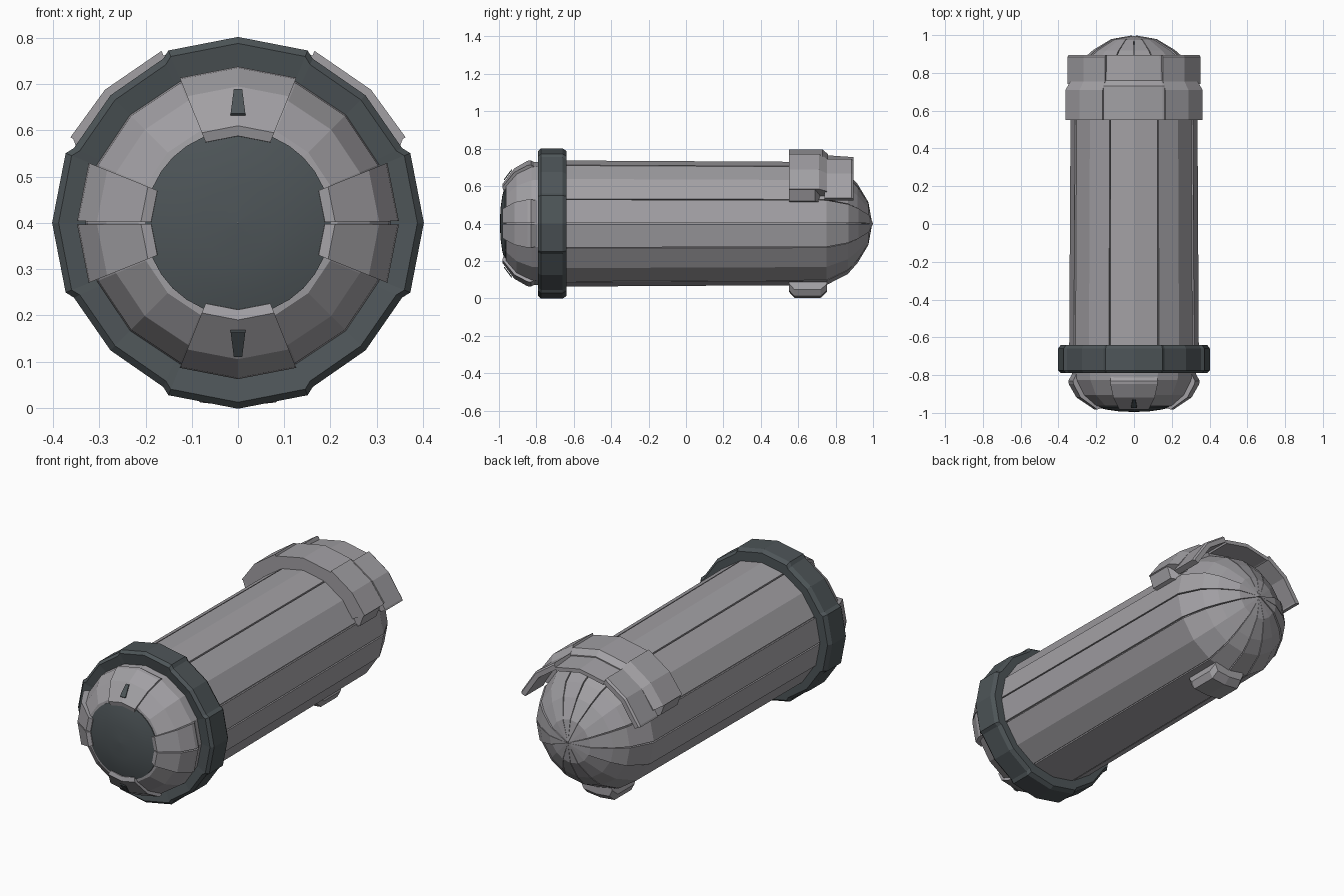
import bpy, bmesh, math
from mathutils import Vector

old = bpy.data.objects.get("Cube")
if old:
    bpy.data.objects.remove(old)

AXIS_Z = 0.4
STEP = 22.5


def material(name, color):
    m = bpy.data.materials.new(name)
    m.use_nodes = True
    m.diffuse_color = (*color, 1)
    m.node_tree.nodes["Principled BSDF"].inputs["Base Color"].default_value = (*color, 1)
    return m


LIGHT = material("light grey metal", (0.36, 0.35, 0.37))
DARK = material("dark slate", (0.075, 0.09, 0.097))


def finish(name, bm, mat):
    bmesh.ops.remove_doubles(bm, verts=bm.verts, dist=0.0002)
    bmesh.ops.recalc_face_normals(bm, faces=bm.faces)
    me = bpy.data.meshes.new(name)
    bm.to_mesh(me)
    bm.free()
    me.materials.append(mat)
    ob = bpy.data.objects.new(name, me)
    bpy.context.collection.objects.link(ob)
    return ob


def polar(r, y, deg):
    a = math.radians(deg)
    return Vector((r * math.cos(a), y, AXIS_Z + r * math.sin(a)))


def sweep(name, profile, angles, mat, closed=False, radius=lambda a, r: r):
    """Sweep a closed (radius, y) outline around the long axis."""
    bm = bmesh.new()
    rows = [[bm.verts.new(polar(radius(a, r), y, a)) for r, y in profile] for a in angles]
    pairs = list(zip(rows, rows[1:])) + ([(rows[-1], rows[0])] if closed else [])
    n = len(profile)
    for p, q in pairs:
        for i in range(n):
            j = (i + 1) % n
            bm.faces.new((p[i], p[j], q[j], q[i]))
    if not closed:
        bm.faces.new(rows[0])
        bm.faces.new(rows[-1])
    return finish(name, bm, mat)


def arc(start, end, gap=0.6):
    """Facet corners between two angles, pulled in at both ends."""
    inner = [k * STEP for k in range(-16, 33) if start + gap < k * STEP < end - gap]
    return [start + gap] + inner + [end - gap]


def shell(outer, depth):
    """Close an outer line with a copy nearer to the axis."""
    return outer + [(max(r - depth, 0.002), y) for r, y in reversed(outer)]


FULL = [k * STEP for k in range(16)]

# Inner core that shows in the grooves
core = [(0.001, -0.96), (0.2, -0.955), (0.275, -0.89), (0.315, -0.82), (0.325, -0.64),
        (0.318, 0.75), (0.26, 0.855), (0.2, 0.905), (0.11, 0.96), (0.001, 0.98)]
sweep("inner_core", core, FULL, LIGHT, True)

# Long hull panels: four broad corners, top and bottom strips, split side strips
spans = [("corner", 22.5, 67.5), ("top", 67.5, 112.5), ("corner", 112.5, 157.5),
         ("side", 157.5, 180), ("side", 180, 202.5), ("corner", 202.5, 247.5),
         ("bottom", 247.5, 292.5), ("corner", 292.5, 337.5),
         ("side", 337.5, 360), ("side", 0, 22.5)]
tail = [(0.27, 0.865), (0.21, 0.918), (0.115, 0.975), (0.004, 0.995)]
for kind, a, b in spans:
    lift = 0.006 if kind == "side" else 0
    hull = [(0.337 + lift, -0.66), (0.329 + lift, 0.75)]
    sweep(f"{kind}_hull_panel", shell(hull, 0.03), arc(a, b), LIGHT)
    halves = [(a, 90), (90, b)] if kind == "top" else [(a, 270), (270, b)] if kind == "bottom" else [(a, b)]
    for s, e in halves:
        dome = [(0.329 + lift, 0.75)] + [(r + lift, y + lift * 0.6) for r, y in tail]
        inner = [(0.02, 0.95), (0.24, 0.82), (0.29, 0.75)]
        sweep(f"{kind}_tail_panel", dome + inner, arc(s, e), LIGHT)

# Front dome
nose = [(0.33, -0.78), (0.327, -0.825), (0.285, -0.905), (0.215, -0.962), (0.19, -0.965),
        (0.19, -0.9), (0.25, -0.78)]
sweep("front_dome", nose, FULL, LIGHT, True)

# Raised clasps at the four sides of the front dome
clasp = [(0.318, -0.795), (0.338, -0.83), (0.335, -0.848), (0.295, -0.918), (0.21, -0.982),
         (0.188, -0.976), (0.185, -0.95), (0.26, -0.88)]
for a, b in [(67.5, 112.5), (247.5, 292.5)]:
    sweep("front_clasp", clasp, arc(a, b), LIGHT)
wide = [(r + (0.01 if r > 0.28 else 0), y) for r, y in clasp]
for a in (-22.5, 0, 157.5, 180):
    sweep("side_front_clasp", wide, arc(a, a + STEP), LIGHT)

# Dark shallow lens in the nose
lens = [(0.2, -0.95), (0.2, -0.968), (0.15, -0.982), (0.08, -0.992), (0.001, -0.995), (0.001, -0.95)]
ob = sweep("nose_lens", lens, [k * STEP / 2 for k in range(32)], DARK, True)
bpy.context.view_layer.objects.active = ob
ob.select_set(True)
bpy.ops.object.shade_smooth_by_angle(angle=math.radians(25))
ob.select_set(False)

# Small dark slots on the upper and lower clasps
for sign in (1, -1):
    bm = bmesh.new()
    corners = [(-0.016, 0.232, -0.970), (0.016, 0.232, -0.970), (0.009, 0.286, -0.929), (-0.009, 0.286, -0.929)]
    for off in (0, 0.004):
        bm.faces.new([bm.verts.new((x, y - off, AXIS_Z + sign * (r + off))) for x, r, y in corners])
    bm.verts.ensure_lookup_table()
    for i in range(4):
        j = (i + 1) % 4
        bm.faces.new([bm.verts[k] for k in (i, j, j + 4, i + 4)])
    finish("clasp_slot", bm, DARK)

# Dark collar with slightly sunken corners between its four raised sections
collar = [(0.31, -0.775), (0.388, -0.79), (0.402, -0.775), (0.402, -0.66), (0.388, -0.64), (0.31, -0.64)]
ring_angles = sorted((q * 90 + d) % 360 for q in range(4) for d in (-24.5, -22, 0, 22, 24.5, 45))


def collar_radius(a, r):
    d = abs((a + 45) % 90 - 45)
    return r if d < 23 or r < 0.35 else r - 0.012


sweep("front_collar", collar, ring_angles, DARK, True, collar_radius)

# Saddle over the tail: a high front band and a thinner rear hood
band = [(0.32, 0.55), (0.396, 0.55), (0.396, 0.73), (0.37, 0.76), (0.32, 0.76)]
sweep("saddle_band", band, arc(66, 114, 0), LIGHT)
side_band = [(0.32, 0.55), (0.407, 0.55), (0.407, 0.71), (0.378, 0.755), (0.32, 0.755)]
hood = [(0.345, 0.74), (0.378, 0.74), (0.378, 0.885), (0.37, 0.895), (0.345, 0.895)]
for a, b, c in [(27, 66, 22.5), (114, 153, 114)]:
    sweep("saddle_side", side_band, arc(a, b, 0), LIGHT)
    low = (20, 27) if a < 90 else (153, 160)
    # Lower lip of the saddle tapers back to the hull
    sweep("saddle_lip", [(0.32, 0.56), (0.4, 0.55), (0.4, 0.69), (0.32, 0.72)], low, LIGHT,
          radius=lambda t, r: r if 25 < t < 155 or r < 0.33 else r - 0.045)
    sweep("saddle_hood", hood, arc(a - 6, b, 0) if a < 90 else arc(a, b + 6, 0), LIGHT)
sweep("saddle_hood_centre", [(0.335, 0.75), (0.365, 0.75), (0.355, 0.895), (0.335, 0.895)],
      arc(66, 114, 0), LIGHT)

# Rounded foot under the tail
foot = [(0.3, 0.55), (0.365, 0.55), (0.397, 0.58), (0.397, 0.72), (0.365, 0.755), (0.3, 0.755)]
sweep("tail_foot", foot, [254, 258, 270, 282, 286], LIGHT,
      radius=lambda a, r: r - 0.03 if abs(a - 270) > 14 and r > 0.31 else r)
